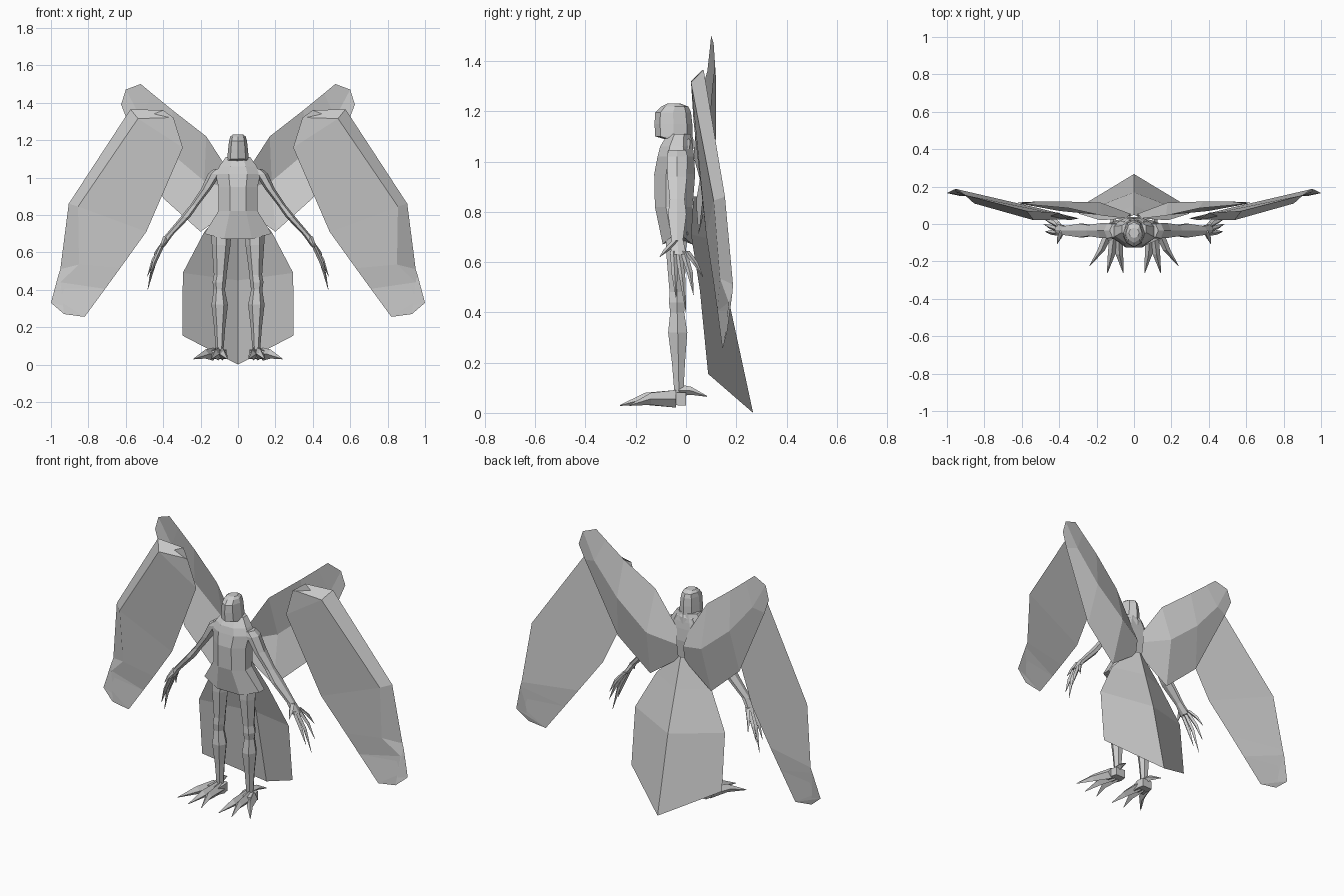
import bpy, bmesh, math

grey = bpy.data.materials.new("plain_grey")
grey.diffuse_color = (0.6, 0.6, 0.6, 1)


def finish(name, bm, mirror):
    bmesh.ops.recalc_face_normals(bm, faces=bm.faces)
    me = bpy.data.meshes.new(name)
    bm.to_mesh(me)
    bm.free()
    me.materials.append(grey)
    ob = bpy.data.objects.new(name, me)
    bpy.context.collection.objects.link(ob)
    if mirror:
        m = ob.modifiers.new("mirror", 'MIRROR')
        m.use_axis[0] = True
        m.use_clip = True
        m.merge_threshold = 0.0005
    return ob


def loft(name, rows, closed=True, caps=True, mirror=True):
    """Skin a list of equally long point rows."""
    bm = bmesh.new()
    vs = [[bm.verts.new(p) for p in r] for r in rows]
    n = len(rows[0])
    for a, b in zip(vs, vs[1:]):
        for i in range(n if closed else n - 1):
            j = (i + 1) % n
            bm.faces.new((a[i], a[j], b[j], b[i]))
    if caps and closed:
        bm.faces.new(vs[0])
        bm.faces.new(vs[-1])
    return finish(name, bm, mirror)


def ring(x, y, z, rx, r2, n=6, axis='Z', phase=0.5):
    """Elliptical ring lying across the z or y axis."""
    pts = []
    for i in range(n):
        a = 2 * math.pi * (i + phase) / n - math.pi / 2
        u, v = rx * math.cos(a), r2 * math.sin(a)
        pts.append((x + u, y + v, z) if axis == 'Z' else (x + u, y, z + v))
    return pts


def limb(name, stations, n=6, axis='Z', phase=0.5):
    return loft(name, [ring(*s, n, axis, phase) for s in stations])


def body_ring(z, rx, front, back, n, phase):
    return ring(0, (front + back) / 2, z, rx, (back - front) / 2, n, 'Z', phase)


# torso with a flared hem that dips at the centre
k = 1 / math.cos(math.pi / 8)
torso = [body_ring(z, rx * k, f * k, b * k, 8, 0.5) for z, rx, f, b in (
    (1.11, .065, -.07, .02), (1.06, .10, -.10, .03), (1.02, .12, -.11, .035),
    (.95, .105, -.123, .04), (.82, .105, -.12, .03))]
hem = [(x, y, .70 - .05 * max(0, 1 - abs(x) / .18))
       for x, y, z in body_ring(.7, .18 * k, -.09 * k, .03, 8, 0.5)]
loft("torso", torso + [hem], mirror=False)

# hooded head with a pointed face
loft("head", [body_ring(*s, 8, 0) for s in (
    (1.05, .10, -.075, .03), (1.085, .075, -.07, .03), (1.10, .058, -.123, .026),
    (1.15, .053, -.125, .025), (1.195, .048, -.123, .02), (1.218, .042, -.10, .01),
    (1.23, .028, -.075, -.02))], mirror=False)

# legs
limb("leg", [(.09, -.035, .72, .055, .05), (.09, -.04, .64, .05, .045),
             (.095, -.035, .48, .034, .035), (.10, -.035, .44, .036, .038),
             (.10, -.035, .40, .03, .032), (.098, -.033, .32, .044, .044),
             (.098, -.03, .20, .03, .03), (.098, -.028, .07, .02, .02)])

# feet, forward toes and rear claw
limb("foot", [(.10, 0, .055, .045, .036), (.10, -.04, .056, .055, .036),
              (.105, -.085, .055, .05, .028)], 4, 'Y')
for label, mid, tip, ty in (("inner", .078, .057, -.262), ("middle", .12, .143, -.262),
                            ("outer", .175, .238, -.225)):
    limb(label + "_toe", [(.105 + (mid - .12) * .5, -.04, .056, .025, .035),
                          (mid, ty * .62, .056, .02, .024),
                          (tip, ty, .03, .002, .002)], 4, 'Y', 0)
limb("rear_claw", [(.10, -.03, .09, .022, .024), (.11, .02, .088, .016, .016),
                   (.13, .083, .066, .002, .002)], 4, 'Y', 0)

# arms
limb("arm", [(.10, -.035, 1.045, .03, .04), (.125, -.035, 1.02, .035, .048),
             (.17, -.035, .94, .027, .045), (.235, -.035, .85, .022, .034),
             (.28, -.035, .79, .026, .042), (.37, -.035, .69, .02, .027),
             (.408, -.03, .63, .016, .036)])

# fingers and thumb
for label, base_y, mid, tip in (
        ("front", -.05, (.445, -.045, .55), (.475, -.04, .46)),
        ("middle", -.03, (.45, -.015, .54), (.483, .0, .40)),
        ("back", -.01, (.45, .015, .56), (.485, .03, .47)),
        ("last", .0, (.435, .035, .60), (.455, .068, .54))):
    limb(label + "_finger", [(.402, base_y, .645, .013, .014), (*mid, .012, .012),
                             (*tip, .001, .001)], 4, 'Z', 0)
limb("thumb", [(.385, -.04, .685, .015, .016), (.40, -.075, .65, .012, .014),
               (.41, -.105, .62, .001, .001)], 4, 'Z', 0)

# inner wing: thin panel folded along a ridge at the back
loft("inner_wing", [
    [(.04, .03, 1.02), (.02, .055, .93), (.02, .04, .84)],
    [(.17, .045, 1.22), (.18, .115, .98), (.20, .05, .71)],
    [(.35, .085, 1.36), (.37, .12, 1.14), (.40, .07, .89)],
    [(.46, .095, 1.45), (.52, .12, 1.32), (.59, .105, 1.30)],
    [(.52, .10, 1.50), (.60, .11, 1.47), (.625, .115, 1.39)]], closed=False)

# outer wing: leading edge, folded front rim, trailing edge
loft("outer_wing", [
    [(.40, .06, 1.36), (.375, .025, 1.32), (.345, .02, 1.32)],
    [(.575, .07, 1.365), (.535, .02, 1.315), (.295, .03, 1.16)],
    [(.905, .155, .86), (.855, .11, .845), (.49, .08, .71)],
    [(.95, .187, .51), (.85, .135, .535), (.63, .11, .515)],
    [(.96, .185, .48), (.95, .17, .44), (.71, .125, .405)],
    [(1.0, .165, .33), (.93, .15, .27), (.82, .145, .255)]])

# tail: long ridged fan behind the legs
loft("tail", [
    [(0, .05, .86), (.04, .03, .86)],
    [(0, .10, .69), (.18, .02, .71)],
    [(0, .17, .45), (.295, .055, .49)],
    [(0, .267, 0), (.297, .088, .155)]], closed=False)
